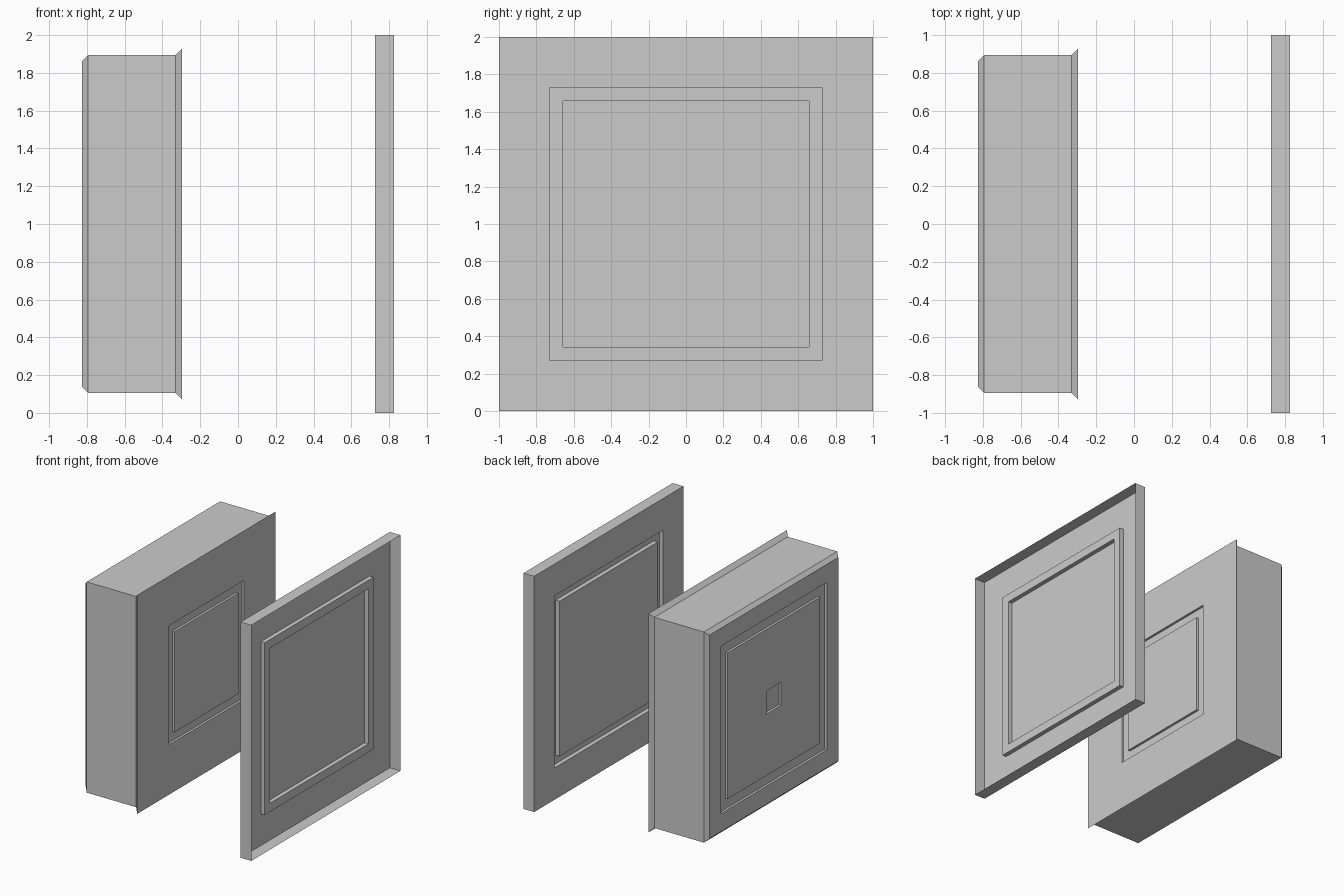
import bpy
import bmesh

if "Cube" in bpy.data.objects:
    bpy.data.objects.remove(bpy.data.objects["Cube"])


def nested_squares(name, profile, cap_start):
    """Loft square rings along x from (x, half_size) pairs, closing the ends."""
    bm = bmesh.new()
    rings = []
    for x, h in profile:
        corners = ((-1, -1), (1, -1), (1, 1), (-1, 1))
        rings.append([bm.verts.new((x, sy * h, 1 + sz * h)) for sy, sz in corners])
    for a, b in zip(rings, rings[1:]):
        for i in range(4):
            j = (i + 1) % 4
            bm.faces.new((a[i], a[j], b[j], b[i]))
    if cap_start:
        bm.faces.new(rings[0][::-1])
    bm.faces.new(rings[-1])
    bmesh.ops.recalc_face_normals(bm, faces=bm.faces)
    mesh = bpy.data.meshes.new(name)
    bm.to_mesh(mesh)
    bm.free()
    obj = bpy.data.objects.new(name, mesh)
    bpy.context.collection.objects.link(obj)
    return obj


DEPTH = 0.02   # groove depth in the thick block

# Thick block: back dimple and groove, chamfer, sides, flared lip, front groove
nested_squares("main_block", [
    (-0.825 + DEPTH, 0.098), (-0.825, 0.098),
    (-0.825, 0.62), (-0.825 + DEPTH, 0.62),
    (-0.825 + DEPTH, 0.71), (-0.825, 0.71),
    (-0.825, 0.863), (-0.794, 0.894),
    (-0.33, 0.894), (-0.296, 0.928),
    (-0.296, 0.505), (-0.296 - DEPTH, 0.505),
    (-0.296 - DEPTH, 0.427), (-0.296, 0.427),
], cap_start=True)

# Thin cover: shallow tray open towards +x with a pressed square ridge
nested_squares("cover_panel", [
    (0.825, 1.0), (0.725, 1.0),
    (0.725, 0.73), (0.762, 0.73),
    (0.762, 0.658), (0.725, 0.658),
], cap_start=False)
